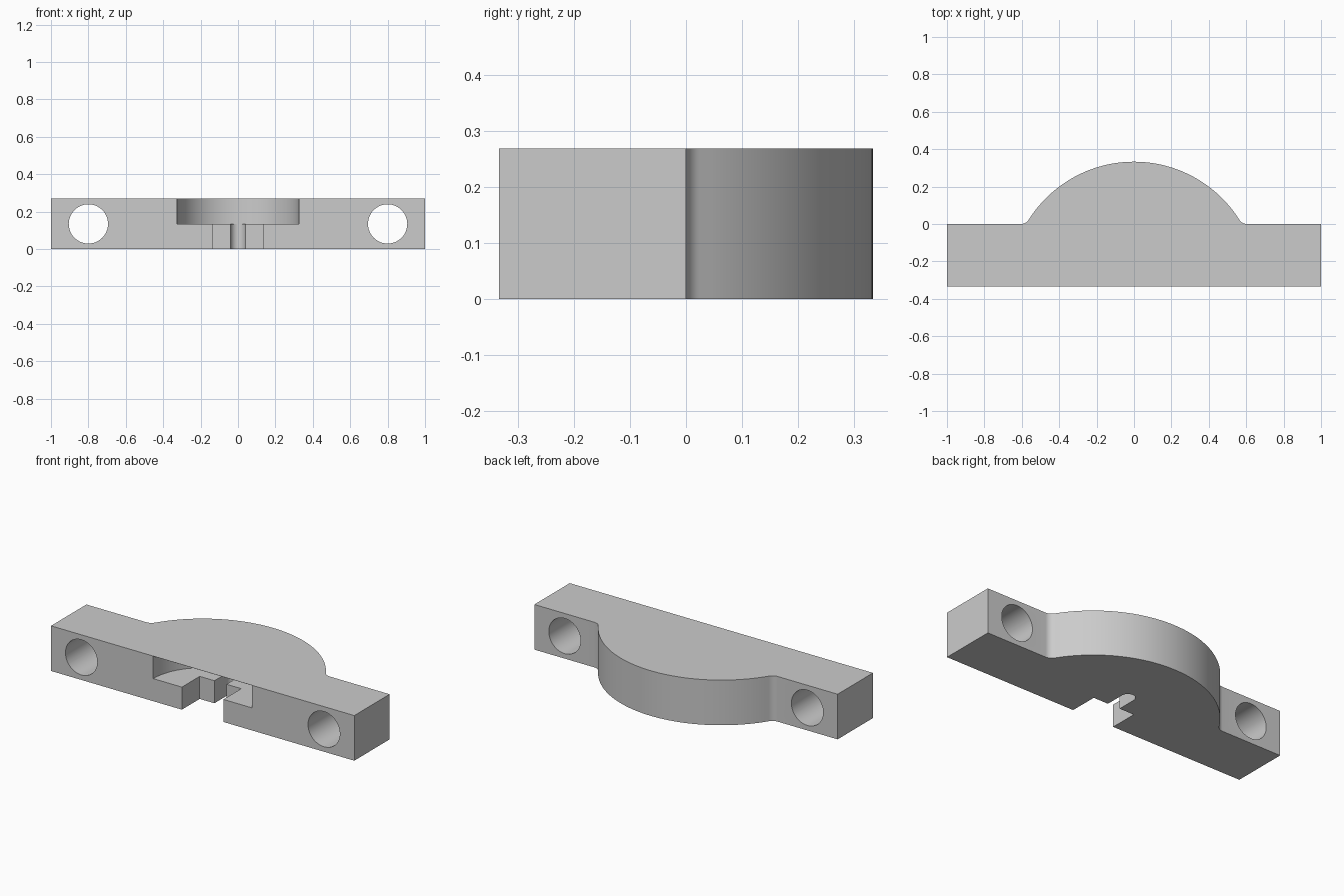
import bpy, bmesh
from math import sin, cos, pi, asin, sqrt, radians
from mathutils import Matrix, Vector

cube = bpy.data.objects.get("Cube")
if cube:
    bpy.data.objects.remove(cube, do_unlink=True)

HEIGHT, FRONT = 0.269, -0.333
FLOOR = HEIGHT / 2          # floor of the round recess
SKIN = 0.001                # thin skin left above the recess
R_BULGE, R_FILLET = 0.666, 0.05

grey = bpy.data.materials.new("light grey")
grey.use_nodes = True
colour = (0.6, 0.6, 0.6, 1)
grey.diffuse_color = colour
grey.node_tree.nodes["Principled BSDF"].inputs["Base Color"].default_value = colour


def arc(cx, cy, r, a0, a1, n):
    return [(cx + r * cos(a0 + (a1 - a0) * i / n),
             cy + r * sin(a0 + (a1 - a0) * i / n)) for i in range(n + 1)]


def prism(name, outline, z0, z1, matrix=Matrix()):
    """Extrude a flat outline from z0 to z1."""
    bm = bmesh.new()
    face = bm.faces.new([bm.verts.new((x, y, z0)) for x, y in outline])
    ext = bmesh.ops.extrude_face_region(bm, geom=[face])["geom"]
    bmesh.ops.translate(bm, vec=(0, 0, z1 - z0),
                        verts=[v for v in ext if isinstance(v, bmesh.types.BMVert)])
    bmesh.ops.recalc_face_normals(bm, faces=bm.faces)
    bm.transform(matrix)
    mesh = bpy.data.meshes.new(name)
    bm.to_mesh(mesh)
    bm.free()
    mesh.materials.append(grey)
    obj = bpy.data.objects.new(name, mesh)
    bpy.context.collection.objects.link(obj)
    return obj


# Clamp body: straight bar with a filleted round bulge at the back
fillet_x = sqrt((R_BULGE + R_FILLET) ** 2 - (R_FILLET - FRONT) ** 2)
angle = asin((R_FILLET - FRONT) / (R_BULGE + R_FILLET))
outline = [(-1, FRONT), (1, FRONT), (1, 0)]
outline += arc(fillet_x, R_FILLET, R_FILLET, -pi / 2, angle - pi, 8)
outline += arc(0, FRONT, R_BULGE, angle, pi - angle, 64)[1:-1]
outline += arc(-fillet_x, R_FILLET, R_FILLET, -angle, -pi / 2, 8)
outline += [(-1, 0)]
body = prism("clamp_body", outline, 0, HEIGHT)

# Round recess in the front
cutters = [prism("recess_cutter", arc(0, FRONT, 0.326, 0, 2 * pi, 96)[:-1],
                 FLOOR, HEIGHT - SKIN)]

# Stepped slot with a rounded end through the recess floor
wide, narrow, step = 0.137, 0.04, -0.165
slot = [(-wide, FRONT - 0.1), (wide, FRONT - 0.1), (wide, step), (narrow, step)]
slot += arc(0, -0.05, narrow, 0, pi, 16)
slot += [(-narrow, step), (-wide, step)]
cutters.append(prism("slot_cutter", slot, -0.1, FLOOR + 0.05))

# Bolt holes from front to back
for side in (-1, 1):
    place = Matrix.Translation((side * 0.8, 0, FLOOR)) @ Matrix.Rotation(radians(90), 4, "X")
    cutters.append(prism("bolt_hole_cutter", arc(0, 0, 0.105, 0, 2 * pi, 48)[:-1],
                         -0.2, 0.5, place))

bpy.ops.object.select_all(action="DESELECT")
body.select_set(True)
bpy.context.view_layer.objects.active = body
for cutter in cutters:
    cutter.hide_render = True
    mod = body.modifiers.new(cutter.name, "BOOLEAN")
    mod.operation, mod.solver, mod.object = "DIFFERENCE", "EXACT", cutter
    bpy.ops.object.modifier_apply(modifier=mod.name)
    bpy.data.objects.remove(cutter, do_unlink=True)

bpy.ops.object.shade_smooth_by_angle(angle=radians(25))
